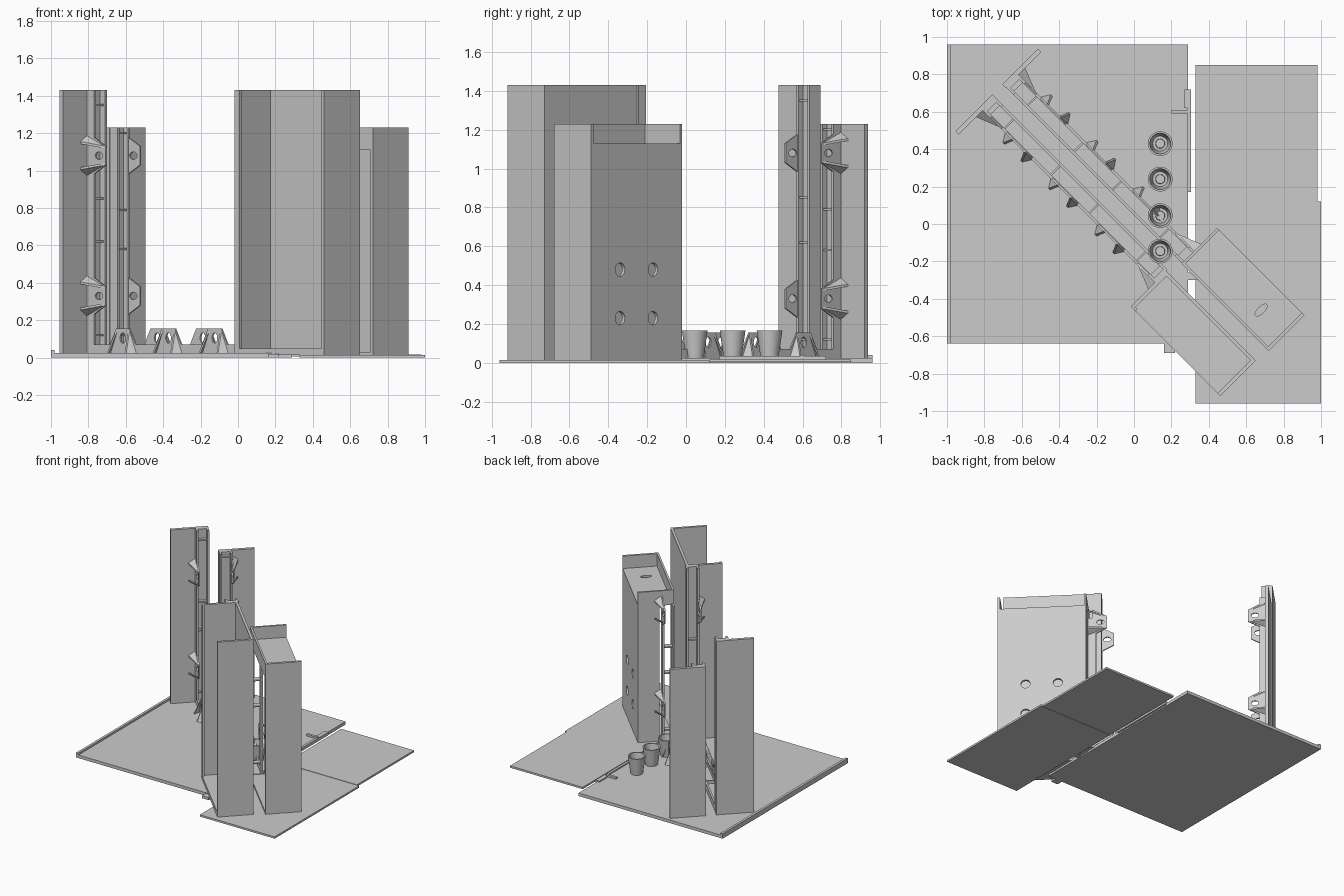
import bpy, bmesh, math
from mathutils import Matrix, Vector

if "Cube" in bpy.data.objects:
    bpy.data.objects.remove(bpy.data.objects["Cube"])

# Diagonal frame: local x runs to the front right, local y to the back right
DIAG = Matrix.Rotation(math.radians(-45), 4, 'Z')
FLAT = Matrix.Identity(4)


def finish(name, bm, mat=FLAT):
    bm.transform(mat)
    bmesh.ops.recalc_face_normals(bm, faces=bm.faces[:])
    me = bpy.data.meshes.new(name)
    bm.to_mesh(me)
    bm.free()
    ob = bpy.data.objects.new(name, me)
    bpy.context.collection.objects.link(ob)
    return ob


def box(name, x, y, z, mat=FLAT):
    """Box from three (low, high) ranges."""
    bm = bmesh.new()
    lo, hi = zip(x, y, z)
    c = [(a + b) / 2 for a, b in zip(lo, hi)]
    s = [abs(b - a) for a, b in zip(lo, hi)]
    bmesh.ops.create_cube(bm, size=1, matrix=Matrix.Translation(c) @ Matrix.Diagonal((*s, 1)))
    return finish(name, bm, mat)


def sheet(name, outline, holes, thick, mat):
    """Flat sheet with holes in the local xy plane, thickened."""
    bm = bmesh.new()
    for loop in [outline] + holes:
        vs = [bm.verts.new((p[0], p[1], 0)) for p in loop]
        for i, v in enumerate(vs):
            bm.edges.new((v, vs[(i + 1) % len(vs)]))
    bmesh.ops.triangle_fill(bm, use_beauty=True, use_dissolve=False, edges=bm.edges[:])
    ob = finish(name, bm, mat)
    mod = ob.modifiers.new("thickness", 'SOLIDIFY')
    mod.thickness = thick
    mod.offset = 0
    return ob


def oval(cx, cy, rx, ry, n=16):
    return [(cx + rx * math.cos(2 * math.pi * i / n), cy + ry * math.sin(2 * math.pi * i / n))
            for i in range(n)]


def frame(s, h, w, o):
    """Matrix sending local axes to along-channel, height and sideways directions."""
    return DIAG @ (Matrix.Translation(o) @ Matrix((s, h, w)).transposed().to_4x4())


def gusset(name, s, mat):
    # upright trapezoid with an eye hole, braced by two sloping fins
    face = [(s - .11, .03), (s + .11, .03), (s + .05, .14), (s - .05, .14)]
    sheet(name + "_face", face, [oval(s, .09, .02, .028)], .01,
          mat @ Matrix.Translation((0, 0, .13)))
    for k in (-1, 1):
        bm = bmesh.new()
        pts = [(s + k * .11, .0, .13), (s + k * .05, .14, .13), (s + k * .075, .0, .185),
               (s + k * .098, .0, .13), (s + k * .038, .14, .13), (s + k * .063, .0, .185)]
        v = [bm.verts.new(p) for p in pts]
        for f in ((0, 1, 2), (3, 5, 4), (0, 3, 4, 1), (1, 4, 5, 2), (2, 5, 3, 0)):
            bm.faces.new([v[i] for i in f])
        finish(name + "_fin", bm, mat)


def channel(name, lo, hi, gussets, ribs, mat, base=True):
    # two side walls, a base, cross ribs and gussets on the outer side
    if base:
        box(name + "_base", (lo, hi), (0, .02), (.04, .135), mat)
    box(name + "_inner_wall", (lo, hi), (0, .055), (.04, .055), mat)
    box(name + "_outer_wall", (lo, hi), (0, .055), (.12, .135), mat)
    for r in ribs:
        box(name + "_rib", (r - .005, r + .005), (0, .045), (.055, .12), mat)
    for g in gussets:
        gusset(name + "_gusset", g, mat)


# Base plates
box("left_base_plate", (-1, .29), (-.64, .96), (0, .025))
box("left_edge_lip", (-1, -.98), (-.64, .96), (.01, .04))
box("right_rear_plate", (.33, .98), (.12, .85), (.003, .018))
box("right_front_plate", (.33, 1), (-.96, .12), (0, .015))
box("front_tab", (.16, .22), (-.69, -.63), (0, .02))
box("hinge_strip", (.285, .305), (.17, .72), (.01, .035))
box("latch_arm", (.2, .3), (.59, .61), (.02, .04))
box("latch_plate", (.27, .3), (.62, .72), (.02, .035))
box("joint_bridge", (.26, .34), (-.3, -.26), (.005, .025))

# Two mirrored troughs: back panel, floor channel and vertical channels
for tag, side, height, end_u in (("tall", -1, 1.43, .30), ("short", 1, 1.23, .33)):
    w = Vector((0, side, 0))
    up, fwd = Vector((0, 0, 1)), Vector((1, 0, 0))
    off = Vector((0, -.007, 0))
    vr = (-.325, -.045) if side < 0 else (.03, .30)
    box(tag + "_back_panel", (-1.025, -1.0), vr, (.02, height), DIAG)
    channel(tag + "_floor_channel", -1.0, end_u, (-.73, -.385, -.035),
            (-.85, -.5, -.21, .15), frame(fwd, up, w, off + Vector((0, 0, .015))))
    ribs = (.12, .62, .85, 1.35) if side < 0 else (.12, .58, .79, 1.2)
    channel(tag + "_back_channel", .02, height, (.33, 1.08), ribs,
            frame(up, fwd, w, off + Vector((-1.0, 0, 0))))
    channel(tag + "_front_channel", .02, height if side < 0 else 1.12, (.33, 1.08), ribs[:3],
            frame(up, -fwd, w, off + Vector((end_u, 0, 0))), base=side < 0)

# Tall cabinet, open at the top and on its outer side
U, V, Z = (.30, .976), (-.325, -.055), (.03, 1.43)
box("tall_cabinet_floor", U, V, (.015, .05), DIAG)
box("tall_cabinet_inner_end", (.30, .32), V, Z, DIAG)
box("tall_cabinet_outer_end", (.956, .976), V, Z, DIAG)
box("tall_cabinet_side", U, (-.075, -.055), Z, DIAG)
box("tall_cabinet_edge_return", (.32, .335), (-.325, -.31), Z, DIAG)

# Short cabinet, open on its inner side, with a tray on top
U, V = (.33, .99), (.03, .30)
box("short_cabinet_floor", U, V, (.01, .03), DIAG)
box("short_cabinet_inner_end", (.33, .35), (.14, .30), (.02, 1.12), DIAG)
box("short_cabinet_outer_end", (.97, .99), V, (.02, 1.23), DIAG)
sheet("short_cabinet_side", [(.33, .02), (.99, .02), (.99, 1.12), (.33, 1.12)],
      [oval(u, z, .035, .035) for u in (.54, .78) for z in (.23, .48)], .02,
      frame(Vector((1, 0, 0)), Vector((0, 0, 1)), Vector((0, -1, 0)), (0, .29, 0)))
sheet("tray_floor", [(.33, .03), (.99, .03), (.99, .30), (.33, .30)],
      [oval(.806, .155, .018, .042)], .02, DIAG @ Matrix.Translation((0, 0, 1.12)))
box("tray_inner_lip", (.33, .345), V, (1.11, 1.23), DIAG)
box("tray_side_lip", U, (.03, .045), (1.11, 1.23), DIAG)

# Four tapered cups in a row
PROFILE = [(0, .025), (.046, .025), (.066, .165), (.056, .165), (.04, .05),
           (.026, .05), (.024, .07), (0, .07)]
for y in (.43, .24, .045, -.145):
    bm = bmesh.new()
    vs = [bm.verts.new((r, 0, z)) for r, z in PROFILE]
    es = [bm.edges.new(p) for p in zip(vs, vs[1:])]
    bmesh.ops.spin(bm, geom=vs + es, axis=(0, 0, 1), cent=(0, 0, 0),
                   angle=2 * math.pi, steps=32, use_duplicate=False)
    bmesh.ops.remove_doubles(bm, verts=bm.verts[:], dist=1e-4)
    cup = finish("cup", bm, Matrix.Translation((.14, y, 0)))
    bpy.ops.object.select_all(action='DESELECT')
    cup.select_set(True)
    bpy.context.view_layer.objects.active = cup
    bpy.ops.object.shade_smooth_by_angle(angle=math.radians(30))
